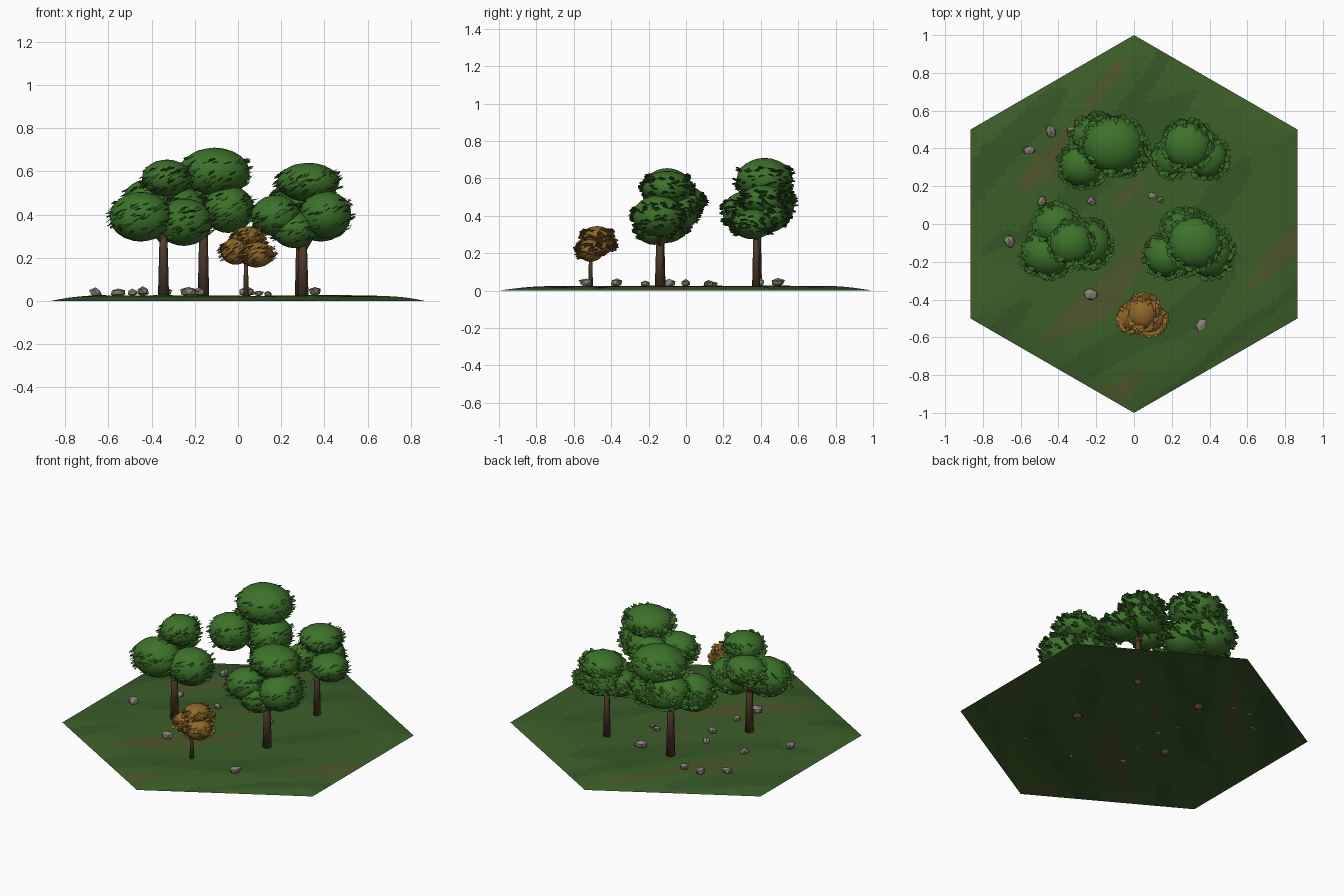
import bpy, bmesh, math, random
from mathutils import Vector, Matrix, noise

if "Cube" in bpy.data.objects:
    bpy.data.objects.remove(bpy.data.objects["Cube"])

random.seed(4)


def mat(name, r, g, b):
    m = bpy.data.materials.new(name)
    m.diffuse_color = (r, g, b, 1)
    m.use_nodes = True
    m.node_tree.nodes["Principled BSDF"].inputs["Base Color"].default_value = m.diffuse_color
    return m


GRASS = [mat("grass", .045, .115, .022), mat("grass_dark", .035, .095, .02),
         mat("grass_brown", .075, .095, .025)]
BARK = mat("bark", .085, .045, .025)
GREEN = mat("foliage_green", .045, .17, .022)
GREEN_LEAF = mat("leaf_green", .04, .14, .02)
GOLD = mat("foliage_gold", .27, .14, .02)
GOLD_LEAF = mat("leaf_gold", .3, .15, .025)
STONE = mat("stone", .25, .22, .19)


def finish(bm, name, mats, smooth=False):
    me = bpy.data.meshes.new(name)
    for f in bm.faces:
        f.smooth = smooth
    bm.to_mesh(me)
    bm.free()
    for m in mats:
        me.materials.append(m)
    ob = bpy.data.objects.new(name, me)
    bpy.context.collection.objects.link(ob)
    return ob


def ground_z(x, y):
    # distance to the nearest hexagon side, eased into a low mound
    d = min(.866 - abs(x * math.cos(a) + y * math.sin(a))
            for a in (0, math.pi / 3, -math.pi / 3))
    t = max(0, min(1, d / .25))
    wave = noise.noise(Vector((x * 3, y * 3, 1))) * .006
    return t * (2 - t) * (.024 + wave)


# hexagonal ground with soft diagonal colour bands
bm = bmesh.new()
mid = bm.verts.new((0, 0, 0))
rim = [bm.verts.new((math.cos(a), math.sin(a), 0))
       for a in (math.radians(30 + 60 * i) for i in range(6))]
for i in range(6):
    bm.faces.new((mid, rim[i], rim[(i + 1) % 6]))
for _ in range(5):
    bmesh.ops.subdivide_edges(bm, edges=bm.edges[:], cuts=1, use_grid_fill=True)
for v in bm.verts:
    v.co.z = ground_z(v.co.x, v.co.y)
for f in bm.faces:
    c = f.calc_center_median()
    s = noise.noise(Vector(((c.x - c.y) * 3.2, (c.x + c.y) * .9, 5)))
    f.material_index = 2 if s > .28 else 1 if s < -.15 else 0
finish(bm, "ground", GRASS, True)


def limb(bm, a, b, r1, r2, sides=8):
    # tapered cylinder between two points
    a, b = Vector(a), Vector(b)
    d = b - a
    m = Matrix.Translation((a + b) / 2) @ d.to_track_quat('Z', 'Y').to_matrix().to_4x4()
    bmesh.ops.create_cone(bm, cap_ends=True, segments=sides, radius1=r1,
                          radius2=r2, depth=d.length, matrix=m)


def tree(name, base, r, blobs, leaf_size, leaf_count, fol, leaf):
    # trunk with a branch running into each foliage clump
    x, y = base
    fork = min(b[2] for b in blobs) - .10 * (r / .026)
    top = Vector((x, y, fork + .14 * (r / .026)))
    bm = bmesh.new()
    limb(bm, (x, y, 0.005), top, r, r * .6)
    for b in blobs:
        limb(bm, (x, y, fork), b[:3], r * .42, r * .2, 6)
    finish(bm, name + "_trunk", [BARK], True)

    # rounded clumps
    bm = bmesh.new()
    for bx, by, bz, rx, ry, rz in blobs:
        bmesh.ops.create_icosphere(
            bm, subdivisions=3, radius=1,
            matrix=Matrix.Translation((bx, by, bz)) @ Matrix.Diagonal((rx, ry, rz, 1)))
    finish(bm, name + "_foliage", [fol], True)

    # small flat leaves around each clump
    bm = bmesh.new()
    for b in blobs:
        c, s = Vector(b[:3]), Vector(b[3:])
        for _ in range(leaf_count):
            a, h = random.uniform(0, 2 * math.pi), random.uniform(-.65, .6)
            q = math.sqrt(1 - h * h)
            p = c + Vector((q * math.cos(a), q * math.sin(a), h)) * s * 1.01
            if any(o is not b and sum(((p[i] - o[i]) / o[3 + i]) ** 2
                                      for i in range(3)) < 1 for o in blobs):
                continue
            m = (Matrix.Translation(p)
                 @ Matrix.Rotation(random.uniform(-.7, -.2), 4, 'Y')
                 @ Matrix.Rotation(random.uniform(-.4, .4), 4, 'X')
                 @ Matrix.Rotation(a + random.uniform(-.6, .6), 4, 'Z'))
            k = leaf_size * random.uniform(.75, 1.2)
            shape = ((-.5, -.4, 0), (.4, -.45, 0), (.65, .1, 0), (-.3, .5, 0))
            bm.faces.new([bm.verts.new(m @ (Vector(v) * k)) for v in shape])
    finish(bm, name + "_leaves", [leaf])


# each clump: centre x, y, z, then radii
green = (.036, 110, GREEN, GREEN_LEAF)
tree("front_left_tree", (-.345, -.135), .026, [
    (-.33, -.10, .57, .115, .115, .085),
    (-.45, -.155, .39, .145, .125, .115),
    (-.25, -.105, .365, .13, .125, .11),
    (-.41, -.005, .475, .12, .105, .09)], *green)
tree("front_right_tree", (.30, -.14), .027, [
    (.325, -.10, .55, .145, .135, .09),
    (.175, -.17, .395, .115, .11, .095),
    (.405, -.15, .40, .12, .135, .11),
    (.28, -.02, .42, .13, .09, .09),
    (.26, -.17, .33, .10, .10, .085)], *green)
tree("back_left_tree", (-.16, .38), .027, [
    (-.11, .42, .595, .165, .15, .115),
    (-.045, .39, .425, .12, .13, .11),
    (-.27, .31, .42, .125, .115, .11),
    (-.19, .46, .46, .14, .12, .11)], *green)
tree("back_right_tree", (.285, .375), .022, [
    (.285, .415, .485, .125, .12, .08),
    (.20, .35, .37, .09, .10, .08),
    (.385, .355, .355, .11, .11, .08),
    (.29, .46, .395, .12, .08, .08)], *green)
tree("small_golden_tree", (.037, -.51), .013, [
    (.045, -.475, .295, .075, .08, .05),
    (-.01, -.50, .23, .07, .07, .062),
    (.085, -.51, .215, .08, .072, .06),
    (.05, -.45, .25, .08, .07, .055)], .033, 120, GOLD, GOLD_LEAF)

# scattered faceted stones
spots = [(-.44, .49), (-.33, .49), (-.555, .39), (-.49, .12), (-.225, .12), (.095, .15),
         (-.185, 0), (-.66, -.09), (-.23, -.37), (.355, -.535), (.04, .39),
         (-.2, -.22), (.14, .13)]
sizes = [.036, .03, .032, .03, .026, .024, .03, .036, .038, .037, .036, .026, .02]
for i, ((x, y), r) in enumerate(zip(spots, sizes)):
    bm = bmesh.new()
    bmesh.ops.create_icosphere(bm, subdivisions=1, radius=r)
    for v in bm.verts:
        v.co *= random.uniform(.8, 1.15)
        v.co.z *= .68
    spin = Matrix.Rotation(random.uniform(0, 6), 4, 'Z') @ Matrix.Diagonal((1.1, .85, 1, 1))
    bmesh.ops.transform(bm, matrix=Matrix.Translation((x, y, ground_z(x, y) + r * .5)) @ spin,
                        verts=bm.verts)
    finish(bm, f"stone_{i + 1}", [STONE])
